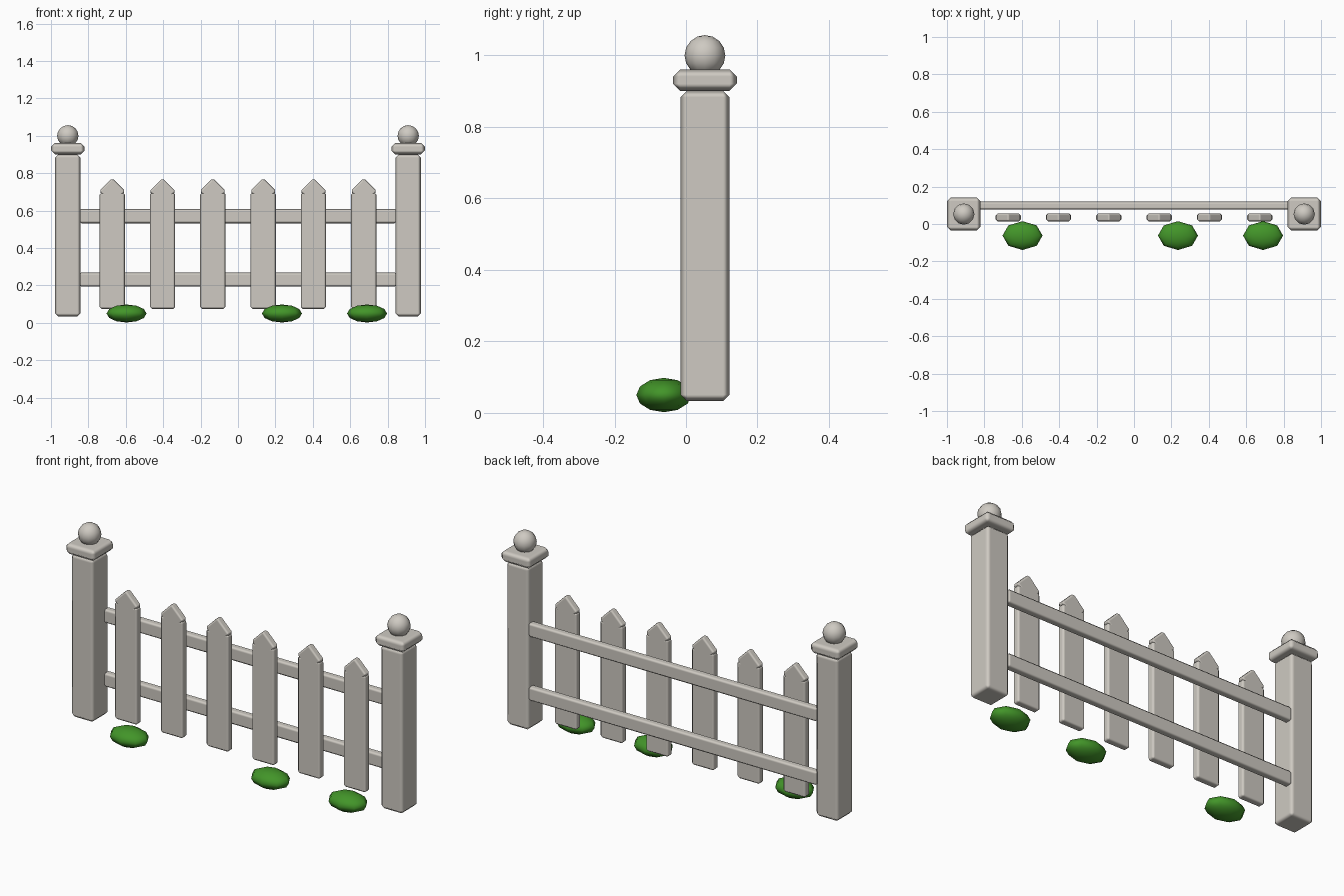
import bpy
import math

if "Cube" in bpy.data.objects:
    bpy.data.objects.remove(bpy.data.objects["Cube"])


def material(name, rgb):
    m = bpy.data.materials.new(name)
    m.diffuse_color = (*rgb, 1)
    m.use_nodes = True
    m.node_tree.nodes["Principled BSDF"].inputs["Base Color"].default_value = m.diffuse_color
    return m


PAINT = material("weathered white paint", (0.62, 0.59, 0.54))
GREEN = material("grass green", (0.055, 0.30, 0.022))


def finish(name, mat):
    o = bpy.context.object
    o.name = name
    o.data.materials.append(mat)
    return o


def box(name, loc, size, bevel, turn=0.0):
    """Chamfered block with softly shaded edges."""
    bpy.ops.mesh.primitive_cube_add(size=1, location=loc)
    o = finish(name, PAINT)
    o.scale = size
    bpy.ops.object.transform_apply(location=False, rotation=False, scale=True)
    o.rotation_euler.y = turn
    bpy.ops.object.shade_smooth()
    b = o.modifiers.new("chamfer", 'BEVEL')
    b.width = bevel
    b.segments = 1
    b.harden_normals = True
    return o


def ball(name, loc, size, mat, segments, rings):
    bpy.ops.mesh.primitive_uv_sphere_add(segments=segments, ring_count=rings,
                                         radius=1, location=loc)
    o = finish(name, mat)
    o.scale = size
    bpy.ops.object.shade_smooth()
    return o


# End posts with cap and ball finial
for side, x in (("left", -0.91), ("right", 0.91)):
    box(side + "_post", (x, 0.053, 0.467), (0.137, 0.137, 0.868), 0.018)
    box(side + "_post_cap", (x, 0.053, 0.931), (0.178, 0.178, 0.06), 0.02)
    ball(side + "_finial", (x, 0.053, 1.0), (0.057,) * 3, PAINT, 12, 8)

# Two rails behind the pickets
for name, z in (("lower_rail", 0.231), ("upper_rail", 0.57)):
    box(name, (0, 0.098, z), (1.70, 0.043, 0.075), 0.012)

# Pickets with pointed heads (a block turned on its corner)
for i in range(6):
    x = (i - 2.5) * 0.269
    box(f"picket_{i + 1}", (x, 0.035, 0.386), (0.136, 0.043, 0.624), 0.012)
    box(f"picket_head_{i + 1}", (x, 0.035, 0.703), (0.1, 0.0425, 0.1), 0.01,
        math.radians(45))

# Grass clumps at the foot of the fence
for i, x in enumerate((-0.596, 0.235, 0.69)):
    ball(f"grass_clump_{i + 1}", (x, -0.062, 0.05), (0.107, 0.077, 0.048), GREEN, 8, 6)
